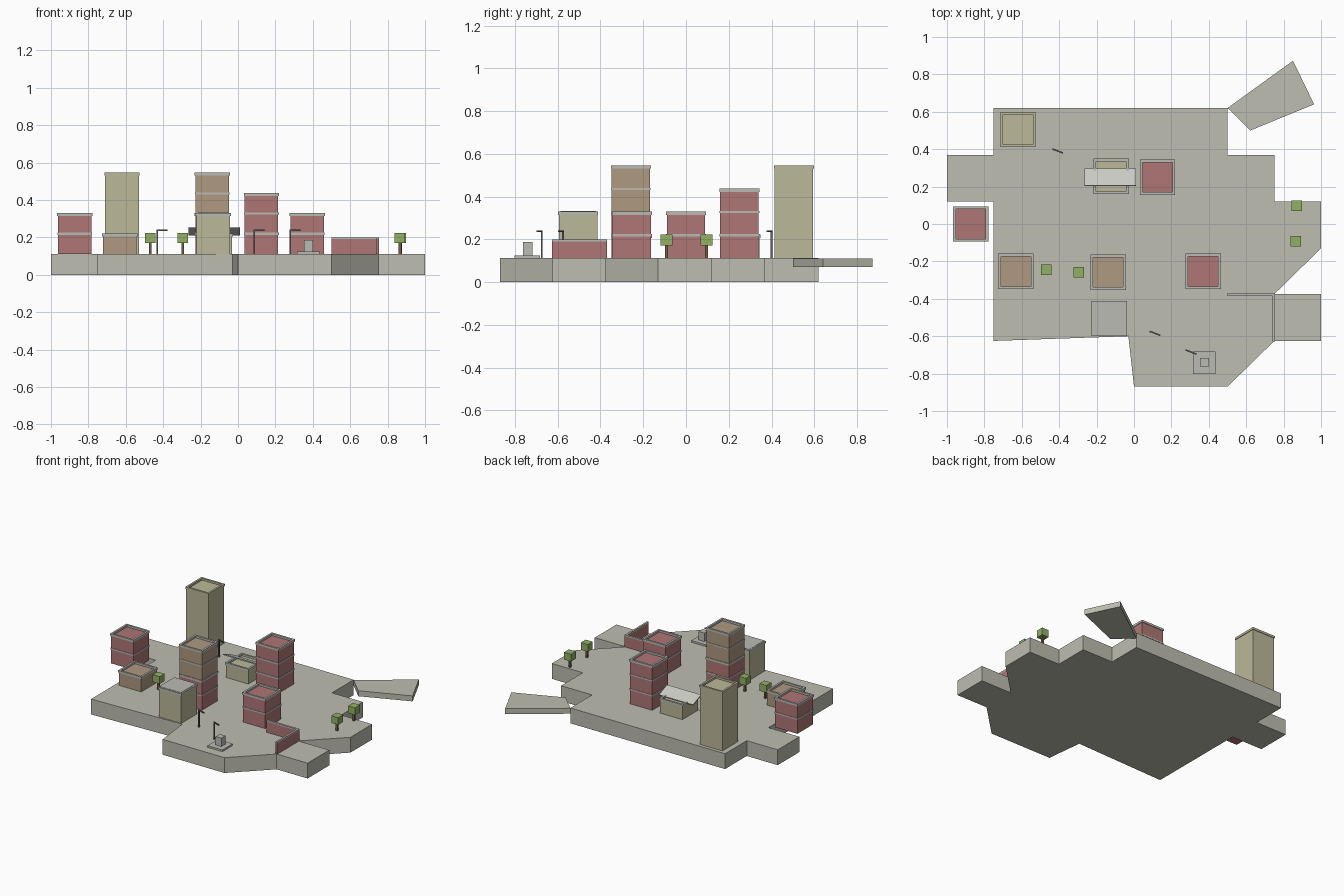
import bpy, bmesh, math
from mathutils import Matrix, Vector

if "Cube" in bpy.data.objects:
    bpy.data.objects.remove(bpy.data.objects["Cube"])

GROUND = 0.112
FLOOR = 0.108


def material(name, color):
    m = bpy.data.materials.new(name)
    m.diffuse_color = (*color, 1)
    m.use_nodes = True
    m.node_tree.nodes["Principled BSDF"].inputs["Base Color"].default_value = m.diffuse_color
    return m


STONE = material("pavement grey", (0.51, 0.51, 0.44))
TRIM = material("trim grey", (0.50, 0.50, 0.46))
RED = material("brick red", (0.43, 0.18, 0.18))
YELLOW = material("sand yellow", (0.50, 0.48, 0.32))
TAN = material("clay tan", (0.42, 0.32, 0.22))
GREEN = material("leaf green", (0.29, 0.44, 0.13))
BROWN = material("trunk brown", (0.17, 0.11, 0.06))
DARK = material("lamp dark grey", (0.13, 0.13, 0.12))
PALE = material("canopy pale grey", (0.60, 0.60, 0.56))


def finish(name, bm, mat):
    bmesh.ops.recalc_face_normals(bm, faces=bm.faces)
    me = bpy.data.meshes.new(name)
    bm.to_mesh(me)
    bm.free()
    me.materials.append(mat)
    ob = bpy.data.objects.new(name, me)
    bpy.context.collection.objects.link(ob)
    return ob


def add_box(bm, lo, hi, turn=None):
    lo, hi = Vector(lo), Vector(hi)
    size = hi - lo
    mat = Matrix.Translation((lo + hi) / 2)
    if turn:
        mat = mat @ turn
    bmesh.ops.create_cube(bm, size=1, matrix=mat @ Matrix.Diagonal((*size, 1)))


def box(name, lo, hi, mat):
    bm = bmesh.new()
    add_box(bm, lo, hi)
    return finish(name, bm, mat)


def slab(name, outline, z0, z1, mat):
    bm = bmesh.new()
    face = bm.faces.new([bm.verts.new((x, y, z0)) for x, y in outline])
    ext = bmesh.ops.extrude_face_region(bm, geom=[face], use_keep_orig=True)
    top = [v for v in ext["geom"] if isinstance(v, bmesh.types.BMVert)]
    bmesh.ops.translate(bm, verts=top, vec=(0, 0, z1 - z0))
    return finish(name, bm, mat)


def block(name, x, y, z0, floors, mat, rim=TRIM, bands=True, half=0.09):
    """Square building: body, hollow parapet and thin floor bands."""
    z1 = z0 + floors * FLOOR
    box(name + "_body", (x - half, y - half, z0), (x + half, y + half, z1 - 0.012), mat)
    # parapet ring around the sunken roof
    h, w = half + 0.004, 0.014
    bm = bmesh.new()
    za, zb = z1 - 0.014, z1 + 0.002
    for s in (-1, 1):
        ya, yb = sorted((y + s * h, y + s * (h - w)))
        add_box(bm, (x - h, ya, za), (x + h, yb, zb))
        xa, xb = sorted((x + s * h, x + s * (h - w)))
        add_box(bm, (xa, y - h + w, za), (xb, y + h - w, zb))
    finish(name + "_parapet", bm, rim)
    # string courses between floors
    if bands and floors > 1:
        bm = bmesh.new()
        b = half + 0.003
        for i in range(1, floors):
            z = z0 + i * FLOOR
            add_box(bm, (x - b, y - b, z - 0.006), (x + b, y + b, z + 0.005))
        finish(name + "_bands", bm, TRIM)


# ground plate and the loose side ramp
slab("ground", [(-0.75, 0.62), (0.5, 0.62), (0.5, 0.37), (0.75, 0.37), (0.75, 0.12),
                (1, 0.12), (1, -0.13), (0.75, -0.375), (1, -0.375), (1, -0.625),
                (0.75, -0.625), (0.5, -0.87), (0, -0.87), (-0.03, -0.6),
                (-0.75, -0.625), (-0.75, 0.12), (-1, 0.12), (-1, 0.37), (-0.75, 0.37)],
     0, GROUND, STONE)
slab("side_ramp", [(0.5, 0.62), (0.85, 0.873), (0.963, 0.64), (0.622, 0.5)],
     0.07, 0.11, STONE)

# buildings
block("west_house", -0.873, 0.0, GROUND, 2, RED)
block("yellow_tower", -0.62, 0.505, GROUND, 4, YELLOW, YELLOW, False)
block("north_house", 0.125, 0.25, GROUND, 3, RED)
block("east_house", 0.37, -0.253, GROUND, 2, RED)
block("low_house", -0.632, -0.253, GROUND, 1, TAN)
block("tower_base", -0.138, -0.258, GROUND, 2, RED)
block("tower_top", -0.138, -0.258, GROUND + 2 * FLOOR, 2, TAN)
block("kiosk", -0.122, 0.255, GROUND, 1, YELLOW)

# plain yellow house with flat grey roof
block("south_house", -0.132, -0.505, GROUND, 2, YELLOW, bands=False)
box("south_house_roof", (-0.215, -0.588, 0.31), (-0.049, -0.422, 0.332), TRIM)

# tilted canopy above the kiosk
bm = bmesh.new()
add_box(bm, (-0.265, 0.20, 0.229), (0.01, 0.30, 0.236), Matrix.Rotation(math.radians(-22), 4, "X"))
finish("kiosk_canopy", bm, PALE)

# corner of garden walls with coping
for name, lo, hi in (("back_wall", (0.5, -0.385), (0.755, -0.37)),
                     ("side_wall", (0.741, -0.627), (0.755, -0.385))):
    box(name, (*lo, GROUND), (*hi, 0.19), RED)
    box(name + "_coping", (*lo, 0.19), (*hi, 0.2), TRIM)

# trees
for i, (x, y) in enumerate([(0.87, 0.097), (0.866, -0.092), (-0.47, -0.245), (-0.295, -0.258)]):
    box(f"tree_trunk_{i}", (x - 0.007, y - 0.007, GROUND), (x + 0.007, y + 0.007, 0.175), BROWN)
    box(f"tree_crown_{i}", (x - 0.028, y - 0.028, 0.17), (x + 0.028, y + 0.028, 0.223), GREEN)

# street lamps with a slanted arm
for i, (x, y) in enumerate([(-0.433, 0.4), (0.087, -0.575), (0.28, -0.675)]):
    bm = bmesh.new()
    add_box(bm, (x - 0.004, y - 0.004, GROUND), (x + 0.004, y + 0.004, 0.24))
    cx, cy = x + 0.026, y - 0.01
    add_box(bm, (cx - 0.03, cy - 0.004, 0.234), (cx + 0.03, cy + 0.004, 0.242),
            Matrix.Rotation(math.radians(-21), 4, "Z"))
    finish(f"street_lamp_{i}", bm, DARK)

# monument
box("monument_plinth", (0.315, -0.802, GROUND), (0.435, -0.682, 0.125), TRIM)
box("monument_block", (0.354, -0.763, 0.125), (0.4, -0.717, 0.187), TRIM)
